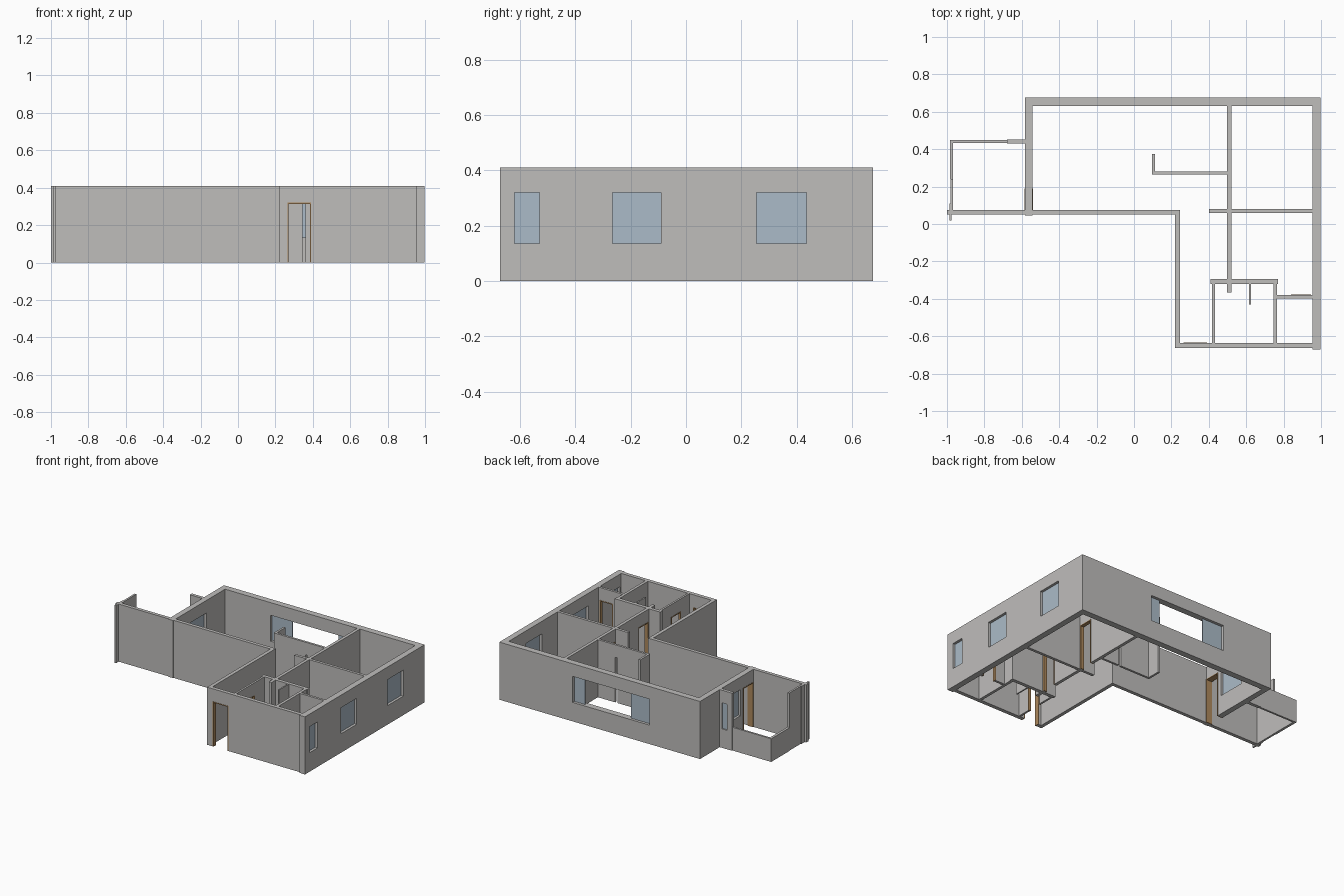
import bpy
import bmesh
from mathutils import Matrix, Vector

if "Cube" in bpy.data.objects:
    bpy.data.objects.remove(bpy.data.objects["Cube"])

HEIGHT = 0.41
SILL, HEAD = 0.135, 0.32      # window bottom, top of windows and doors
PARAPET = 0.165
TRIM = 0.006


def material(name, colour):
    m = bpy.data.materials.new(name)
    m.use_nodes = True
    m.diffuse_color = (*colour, 1)
    m.node_tree.nodes["Principled BSDF"].inputs["Base Color"].default_value = (*colour, 1)
    return m


PLASTER = material("grey plaster", (0.52, 0.51, 0.50))
GLASS = material("pale blue glass", (0.41, 0.50, 0.58))
WOOD = material("brown wood", (0.42, 0.25, 0.11))


def boxes(name, mat, items):
    """One object from boxes given as (low corner, high corner)."""
    bm = bmesh.new()
    for lo, hi in items:
        lo, hi = Vector(lo), Vector(hi)
        bmesh.ops.create_cube(bm, size=1, matrix=Matrix.Translation((lo + hi) / 2)
                              @ Matrix.Diagonal((*(hi - lo), 1)))
    mesh = bpy.data.meshes.new(name)
    bm.to_mesh(mesh)
    bm.free()
    mesh.materials.append(mat)
    ob = bpy.data.objects.new(name, mesh)
    bpy.context.collection.objects.link(ob)
    return ob


def wall(name, x0, x1, y0, y1, openings=(), top=HEIGHT):
    """Straight wall; openings are (kind, start, end) along its long side."""
    along_x = x1 - x0 > y1 - y0
    start, end = (x0, x1) if along_x else (y0, y1)
    near, far = (y0, y1) if along_x else (x0, x1)

    def piece(a, b, low, high, c=near, d=far):
        if along_x:
            return (a, c, low), (b, d, high)
        return (c, a, low), (d, b, high)

    solid, panes, frames = [], [], []
    mid, lip = (near + far) / 2, 0.002
    for kind, a, b in sorted(openings, key=lambda o: o[1]):
        solid += [piece(start, a, 0, top), piece(a, b, HEAD, top)]
        start = b
        if kind in ("window", "sliding"):
            solid.append(piece(a, b, 0, SILL))
            spans = [(a, b)]
            if kind == "sliding":
                spans = [(a, a + 0.16), (b - 0.085, b)]
            panes += [piece(s, e, SILL, HEAD, mid - 0.003, mid + 0.003) for s, e in spans]
        elif kind == "door":
            c, d = near - lip, far + lip
            frames += [piece(a, a + TRIM, 0, HEAD, c, d),
                       piece(b - TRIM, b, 0, HEAD, c, d),
                       piece(a, b, HEAD - TRIM, HEAD, c, d)]
    solid.append(piece(start, end, 0, top))
    boxes(name, PLASTER, solid)
    if panes:
        boxes(name + "_glass", GLASS, panes)
    if frames:
        boxes(name + "_door_frame", WOOD, frames)


# Outer walls
wall("east_wall", 0.955, 0.998, -0.672, 0.675,
     [("window", -0.62, -0.53), ("window", -0.265, -0.09), ("window", 0.255, 0.435)])
wall("north_wall", -0.583, 0.998, 0.63, 0.675, [("sliding", -0.185, 0.42)])
wall("west_wall", -0.583, -0.543, 0.045, 0.675,
     [("door", 0.075, 0.19), ("window", 0.22, 0.42)])
wall("long_front_wall", -1.0, 0.245, 0.05, 0.075)
wall("entrance_side_wall", 0.22, 0.245, -0.66, 0.075)
wall("south_wall", 0.22, 0.96, -0.662, -0.635, [("door", 0.265, 0.39)])

# Balcony
wall("balcony_short_wall", -0.68, -0.58, 0.43, 0.453, [("window", -0.64, -0.6)])
wall("balcony_back_parapet", -0.985, -0.68, 0.434, 0.448, top=PARAPET)
wall("balcony_side_parapet", -0.985, -0.967, 0.24, 0.448, top=PARAPET)
wall("balcony_side_wall", -0.982, -0.968, 0.075, 0.24)
wall("balcony_corner_post", -0.987, -0.975, 0.02, 0.11)

# Rooms
wall("spine_wall", 0.498, 0.52, -0.365, 0.63,
     [("door", -0.285, -0.175), ("door", 0.085, 0.19)])
wall("middle_cross_wall", 0.4, 0.955, 0.06, 0.08)
wall("kitchen_wall", 0.097, 0.5, 0.264, 0.28, [("gap", 0.345, 0.362)])
wall("kitchen_return", 0.097, 0.112, 0.264, 0.375)

# Bathroom and hall
wall("bathroom_back_wall", 0.41, 0.77, -0.32, -0.295)
wall("bathroom_east_wall", 0.745, 0.765, -0.64, -0.3)
wall("closet_wall", 0.765, 0.955, -0.397, -0.38, [("door", 0.84, 0.945)])
wall("bathroom_divider", 0.616, 0.626, -0.43, -0.32)
wall("bathroom_west_wall", 0.418, 0.432, -0.64, -0.32, [("door", -0.54, -0.43)])
